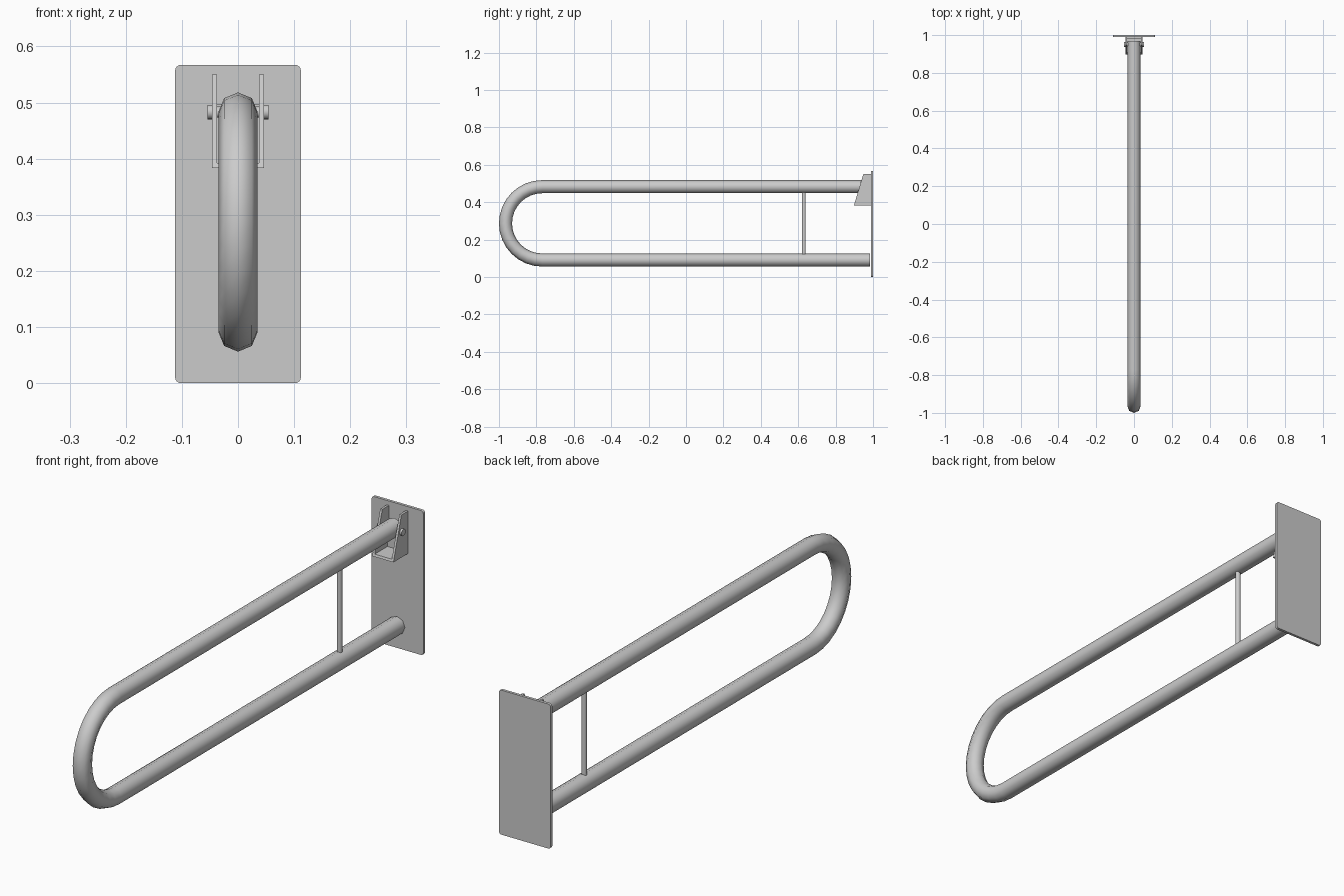
import bpy, bmesh
from math import sin, cos, pi, radians
from mathutils import Vector

if "Cube" in bpy.data.objects:
    bpy.data.objects.remove(bpy.data.objects["Cube"])


def finish(name, bm, angle=60):
    bmesh.ops.recalc_face_normals(bm, faces=bm.faces)
    me = bpy.data.meshes.new(name)
    bm.to_mesh(me)
    bm.free()
    me.shade_smooth()
    me.set_sharp_from_angle(angle=radians(angle))
    ob = bpy.data.objects.new(name, me)
    bpy.context.collection.objects.link(ob)
    return ob


def prism(name, pts, depth, angle=30):
    """Extrude a closed outline of 3D points along the depth vector."""
    bm = bmesh.new()
    face = bm.faces.new([bm.verts.new(p) for p in pts])
    new = bmesh.ops.extrude_face_region(bm, geom=[face])["geom"]
    verts = [v for v in new if isinstance(v, bmesh.types.BMVert)]
    bmesh.ops.translate(bm, vec=depth, verts=verts)
    return finish(name, bm, angle)


def tube(name, path, radius, sides):
    """Sweep a round section along a path lying in the YZ plane."""
    bm = bmesh.new()
    rings = []
    for i, p in enumerate(path):
        t = (path[min(i + 1, len(path) - 1)] - path[max(i - 1, 0)]).normalized()
        n = Vector((0, -t.z, t.y))
        rings.append([bm.verts.new(p + radius * (cos(a) * n + sin(a) * Vector((1, 0, 0))))
                      for a in (2 * pi * k / sides for k in range(sides))])
    for a, b in zip(rings, rings[1:]):
        for k in range(sides):
            j = (k + 1) % sides
            bm.faces.new((a[k], a[j], b[j], b[k]))
    bm.faces.new(rings[0])
    bm.faces.new(rings[-1])
    return finish(name, bm)


def disc(y, z, r, x, n=16):
    return [(x, y + r * cos(2 * pi * k / n), z + r * sin(2 * pi * k / n)) for k in range(n)]


# Wall plate with rounded corners
W, H, R = 0.112, 0.567, 0.01
outline = []
for q, (cx, cz) in enumerate([(W - R, H - R), (R - W, H - R), (R - W, R), (W - R, R)]):
    for k in range(5):
        a = pi / 2 * (q + k / 4)
        outline.append((cx + R * cos(a), 0.989, cz + R * sin(a)))
prism("wall_plate", outline, (0, 0.011, 0))

# Looped grab rail: upper run, half-circle bend, lower run
top_z, low_z, rad = 0.483, 0.091, 0.035
bend = (top_z - low_z) / 2
mid_z, bend_y = (top_z + low_z) / 2, -1 + rad + bend
path = [Vector((0, 0.97, top_z))]
path += [Vector((0, bend_y - bend * sin(pi * k / 16), mid_z + bend * cos(pi * k / 16)))
         for k in range(17)]
path.append(Vector((0, 0.985, low_z)))
tube("grab_rail", path, rad, 8)

# Upright strut between the runs
tube("strut", [Vector((0, 0.63, low_z + 0.025)), Vector((0, 0.63, top_z - 0.025))], 0.01, 12)

# Hinge bracket: cheeks and pin heads on both sides, floor and back web
cheek = [(0.99, 0.55), (0.948, 0.55), (0.898, 0.383), (0.99, 0.383)]
for side, s in (("left", -1), ("right", 1)):
    prism("bracket_cheek_" + side, [(s * 0.037, y, z) for y, z in cheek], (s * 0.009, 0, 0))
    prism("pin_head_" + side, disc(0.95, top_z, 0.013, s * 0.046), (s * 0.008, 0, 0))
prism("bracket_floor", [(-0.037, 0.898, 0.383), (-0.037, 0.99, 0.383),
                        (-0.037, 0.99, 0.392), (-0.037, 0.901, 0.392)], (0.074, 0, 0))
prism("bracket_back", [(-0.037, 0.98, 0.392), (-0.037, 0.99, 0.392),
                       (-0.037, 0.99, 0.497), (-0.037, 0.98, 0.497)], (0.074, 0, 0))
prism("hinge_pin", disc(0.95, top_z, 0.01, -0.037), (0.074, 0, 0))
